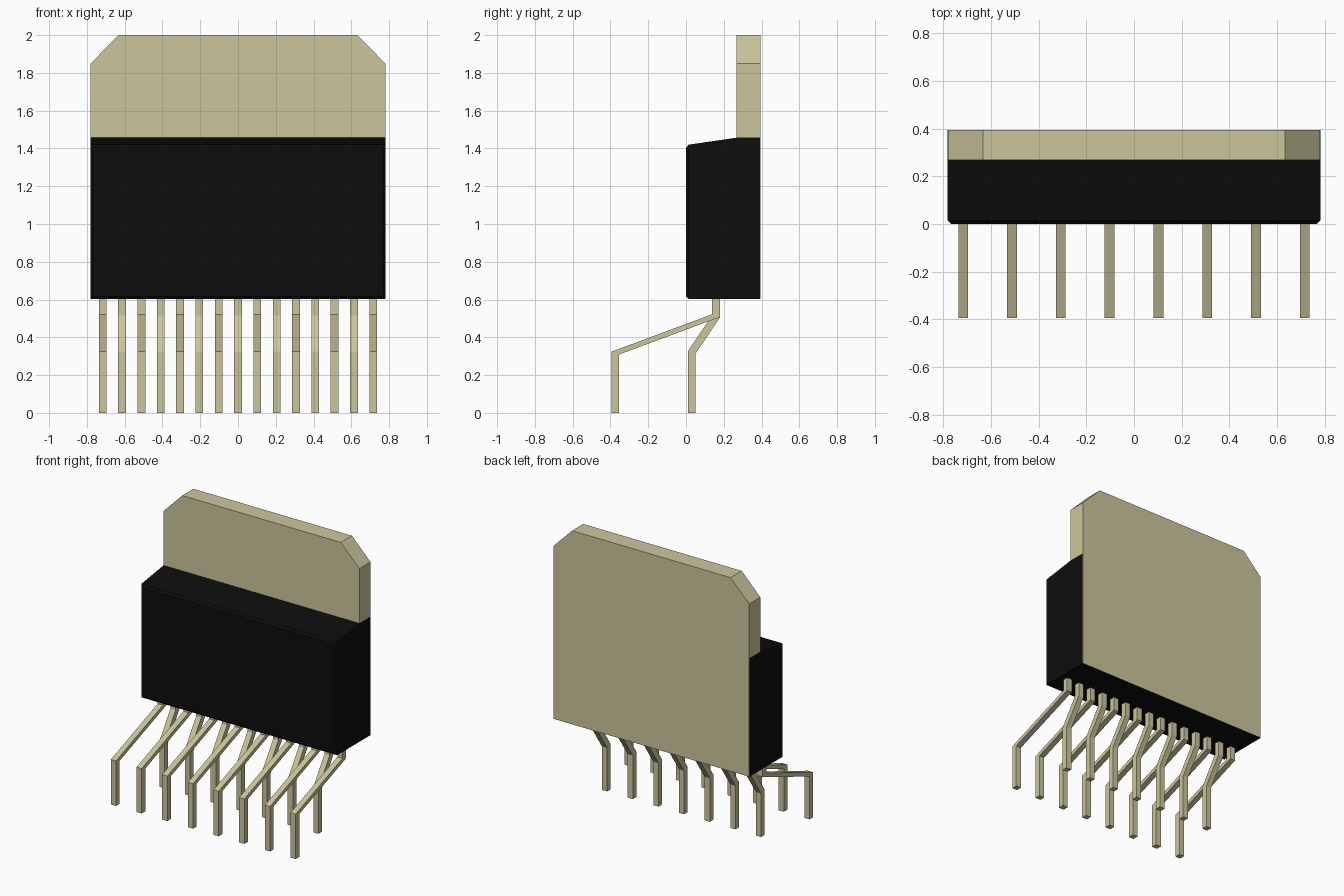
import bpy, bmesh
from mathutils import Vector

cube = bpy.data.objects.get("Cube")
if cube:
    bpy.data.objects.remove(cube, do_unlink=True)


def material(name, rgb, rough):
    m = bpy.data.materials.new(name)
    m.use_nodes = True
    m.diffuse_color = (*rgb, 1)
    bsdf = m.node_tree.nodes["Principled BSDF"]
    bsdf.inputs["Base Color"].default_value = (*rgb, 1)
    bsdf.inputs["Roughness"].default_value = rough
    return m


METAL = material("tan metal", (0.60, 0.565, 0.335), 0.5)
PLASTIC = material("black plastic", (0.004, 0.004, 0.004), 0.6)


def extrude_profile(name, points, depth, mat, bevel_front=0):
    """Extrude a closed 3D outline along the depth vector into a solid."""
    bm = bmesh.new()
    face = bm.faces.new([bm.verts.new(p) for p in points])
    moved = bmesh.ops.extrude_face_region(bm, geom=[face], use_keep_orig=True)["geom"]
    bmesh.ops.translate(bm, vec=Vector(depth),
                        verts=[g for g in moved if isinstance(g, bmesh.types.BMVert)])
    bmesh.ops.recalc_face_normals(bm, faces=bm.faces)
    if bevel_front:
        front = min(bm.faces, key=lambda f: f.calc_center_median().y)
        bmesh.ops.bevel(bm, geom=list(front.edges), offset=bevel_front,
                        segments=1, affect='EDGES')
    mesh = bpy.data.meshes.new(name)
    bm.to_mesh(mesh)
    bm.free()
    mesh.materials.append(mat)
    obj = bpy.data.objects.new(name, mesh)
    bpy.context.collection.objects.link(obj)
    return obj


HALF, BOTTOM, BACK = 0.781, 0.604, 0.395

# Moulded case: sloping top towards the front, fine chamfer round the front face
case = [(0, BOTTOM), (BACK - 0.002, BOTTOM), (BACK - 0.002, 1.457),
        (0.268, 1.457), (0, 1.418)]
extrude_profile("case", [(-HALF, y, z) for y, z in case],
                (2 * HALF, 0, 0), PLASTIC, bevel_front=0.014)

# Heat sink tab: clipped top corners, its back is exposed down the whole case
w = HALF - 0.001
tab = [(-w, BOTTOM + 0.001), (w, BOTTOM + 0.001), (w, 1.85),
       (0.632, 2), (-0.632, 2), (-w, 1.85)]
extrude_profile("heat_sink_tab", [(x, 0.268, z) for x, z in tab],
                (0, BACK - 0.268, 0), METAL)

# Leads: two staggered bend shapes, alternating along the case
PIN, PITCH, COUNT = 0.041, 0.1023, 15
long_lead = [(0.138, 0.62), (0.138, 0.522), (-0.395, 0.324), (-0.395, 0),
             (-0.354, 0), (-0.354, 0.309), (0.179, 0.507), (0.179, 0.62)]
short_lead = [(0.138, 0.62), (0.138, 0.516), (0.010, 0.326), (0.010, 0),
              (0.051, 0), (0.051, 0.314), (0.179, 0.504), (0.179, 0.62)]
for i in range(COUNT):
    x = (i - (COUNT - 1) / 2) * PITCH - PIN / 2
    kind, shape = ("front", long_lead) if i % 2 == 0 else ("rear", short_lead)
    extrude_profile(f"{kind}_lead_{i + 1}", [(x, y, z) for y, z in shape],
                    (PIN, 0, 0), METAL)
